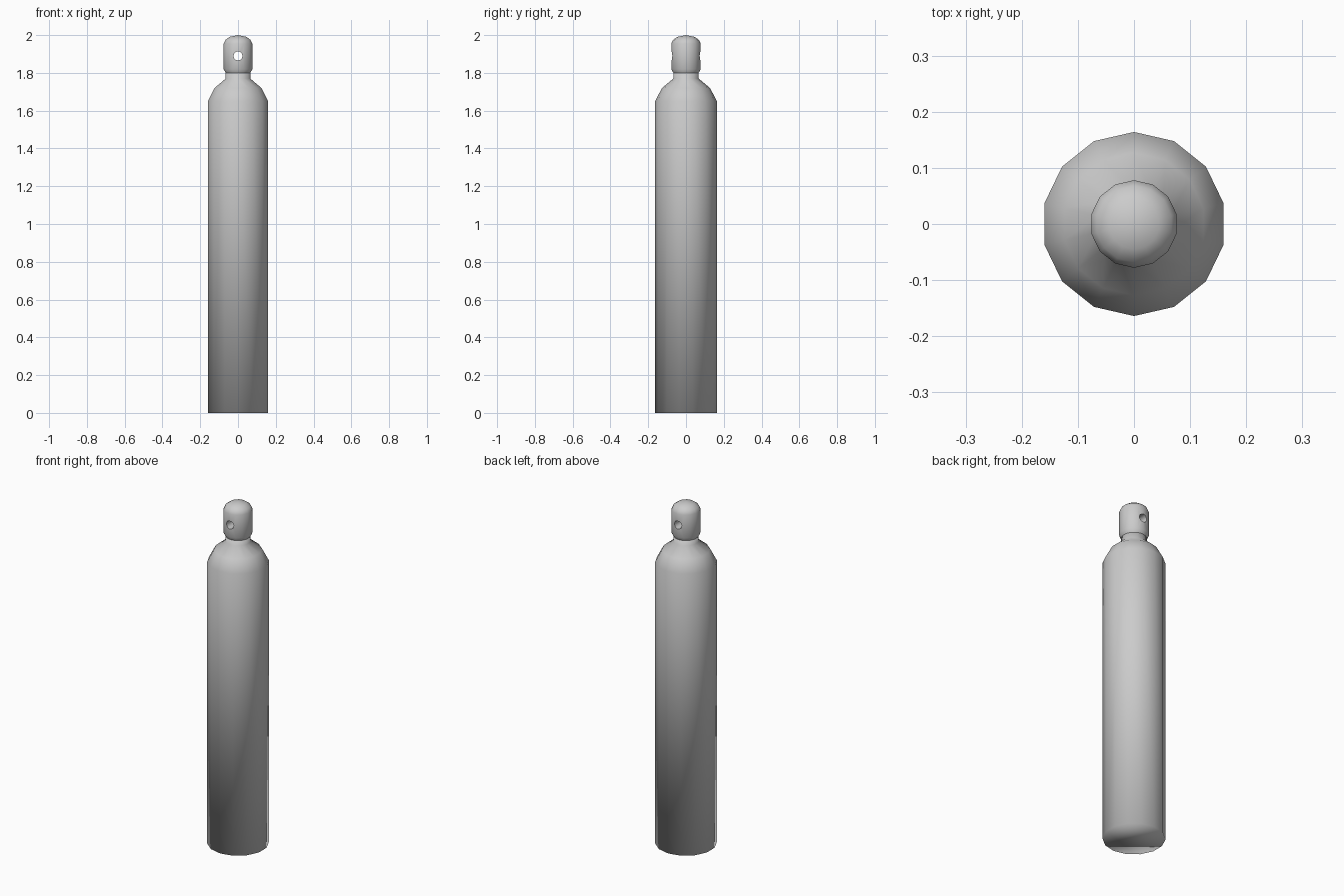
import bpy, bmesh
from math import sin, cos, pi, radians

if "Cube" in bpy.data.objects:
    bpy.data.objects.remove(bpy.data.objects["Cube"])

SIDES = 14


def lathe(name, profile):
    """Revolve (radius, z) points about z; closes both ends."""
    bm = bmesh.new()
    rings = []
    for r, z in profile:
        if r == 0:
            rings.append([bm.verts.new((0, 0, z))])
        else:
            rings.append([bm.verts.new((r * sin(2 * pi * i / SIDES), r * cos(2 * pi * i / SIDES), z))
                          for i in range(SIDES)])
    for a, b in zip(rings, rings[1:]):
        for i in range(SIDES):
            j = (i + 1) % SIDES
            bm.faces.new((a[i], a[j], b[0]) if len(b) == 1 else (a[i], a[j], b[j], b[i]))
    for ring in (rings[0], rings[-1]):
        if len(ring) > 1:
            bm.faces.new(ring)
    bmesh.ops.recalc_face_normals(bm, faces=bm.faces)
    mesh = bpy.data.meshes.new(name)
    bm.to_mesh(mesh)
    bm.free()
    obj = bpy.data.objects.new(name, mesh)
    bpy.context.collection.objects.link(obj)
    return obj


# Tank with sloped shoulder and short neck
tank = lathe("gas_tank", [(0.164, 0), (0.164, 1.65), (0.127, 1.72), (0.067, 1.77), (0.067, 1.81)])
tank.data.shade_smooth()

# Domed valve cap
cap = lathe("valve_cap", [(0.067, 1.80), (0.078, 1.82), (0.078, 1.955),
                          (0.068, 1.975), (0.045, 1.991), (0, 2.0)])

# Hole through the cap, front to back
bpy.ops.mesh.primitive_cylinder_add(vertices=12, radius=0.024, depth=0.4,
                                    location=(0, 0, 1.89), rotation=(pi / 2, 0, 0))
cutter = bpy.context.object
cutter.name = "hole_cutter"
mod = cap.modifiers.new("hole", 'BOOLEAN')
mod.operation = 'DIFFERENCE'
mod.solver = 'EXACT'
mod.object = cutter
bpy.ops.object.select_all(action='DESELECT')
bpy.context.view_layer.objects.active = cap
cap.select_set(True)
bpy.ops.object.modifier_apply(modifier=mod.name)
bpy.data.objects.remove(cutter, do_unlink=True)
bpy.ops.object.shade_smooth_by_angle(angle=radians(60))
